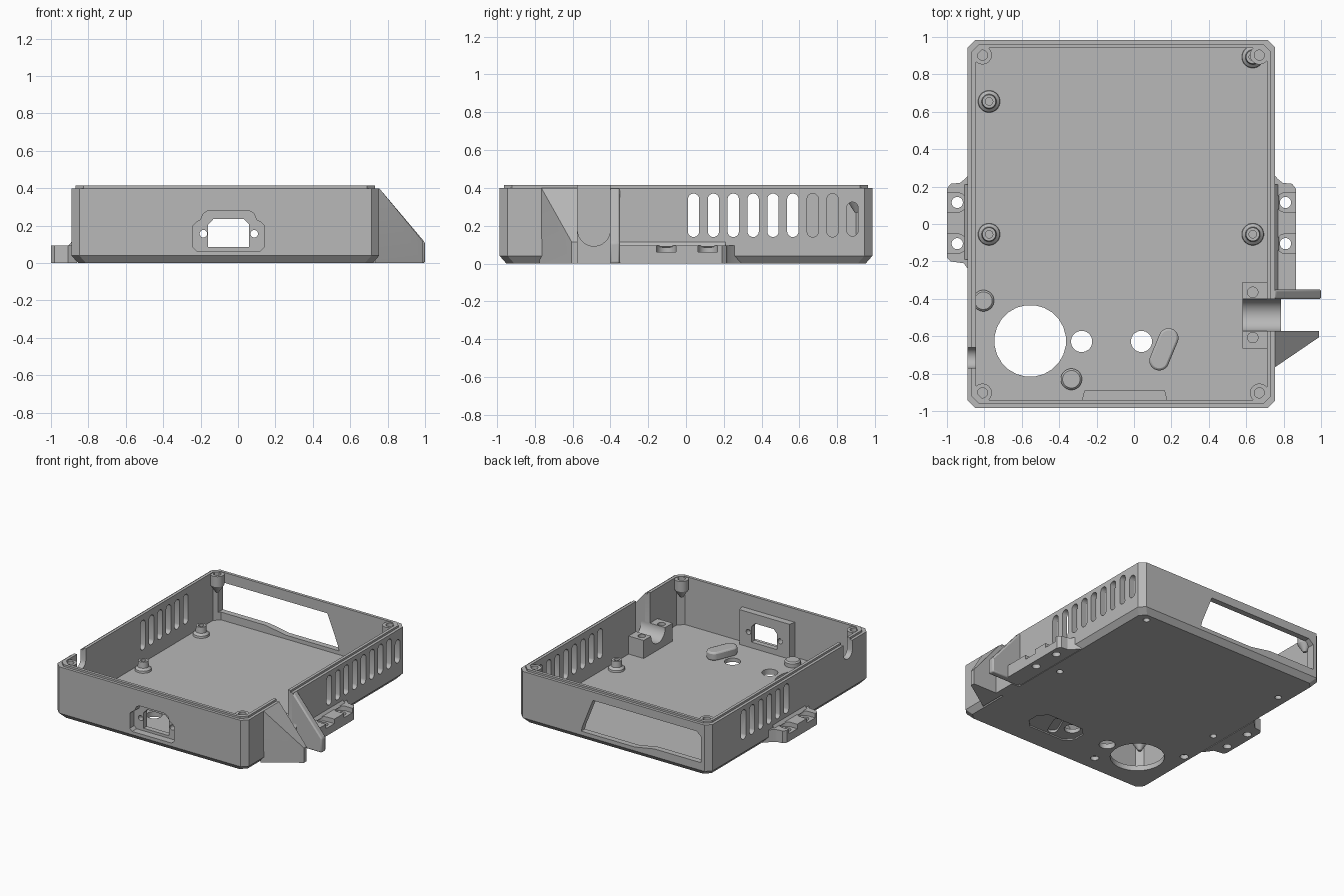
import bpy, bmesh, math
from mathutils import Vector

if "Cube" in bpy.data.objects:
    bpy.data.objects.remove(bpy.data.objects["Cube"], do_unlink=True)

grey = bpy.data.materials.new("plain grey")
grey.use_nodes = True
COLOUR = (0.48, 0.48, 0.48, 1)
grey.diffuse_color = COLOUR
grey.node_tree.nodes["Principled BSDF"].inputs["Base Color"].default_value = COLOUR
parts = []


def finish(name, bm, keep=True):
    bmesh.ops.recalc_face_normals(bm, faces=bm.faces)
    me = bpy.data.meshes.new(name)
    bm.to_mesh(me)
    bm.free()
    me.materials.append(grey)
    ob = bpy.data.objects.new(name, me)
    bpy.context.collection.objects.link(ob)
    if keep:
        parts.append(ob)
    return ob


def loft(name, rings, keep=True):
    """Skin closed rings of equal length and cap both ends."""
    bm = bmesh.new()
    loops = [[bm.verts.new(p) for p in r] for r in rings]
    n = len(loops[0])
    for a, b in zip(loops, loops[1:]):
        for i in range(n):
            j = (i + 1) % n
            bm.faces.new((a[i], a[j], b[j], b[i]))
    bm.faces.new(loops[0])
    bm.faces.new(loops[-1])
    return finish(name, bm, keep)


def prism(name, pts, axis, lo, hi, keep=True):
    """Extrude a 2D outline along x, y or z."""
    place = {"x": lambda p, t: (t, p[0], p[1]),
             "y": lambda p, t: (p[0], t, p[1]),
             "z": lambda p, t: (p[0], p[1], t)}[axis]
    return loft(name, [[place(p, t) for p in pts] for t in (lo, hi)], keep)


def hull(name, pts):
    bm = bmesh.new()
    for p in pts:
        bm.verts.new(p)
    bmesh.ops.convex_hull(bm, input=bm.verts)
    return finish(name, bm)


def capsule(p, q, r, n=12):
    """Stadium outline around segment p-q; a circle when p equals q."""
    p, q = Vector(p), Vector(q)
    d = q - p
    a0 = math.atan2(d.y, d.x) - math.pi / 2 if d.length else 0
    out = []
    for c, start in ((q, a0), (p, a0 + math.pi)):
        for i in range(n):
            a = start + math.pi * (i + 0.5) / n
            out.append((c.x + r * math.cos(a), c.y + r * math.sin(a)))
    return out


def disc(x, y, r):
    return capsule((x, y), (x, y), r)


def rect(x0, x1, y0, y1):
    return [(x0, y0), (x1, y0), (x1, y1), (x0, y1)]


def turned(name, x, y, profile):
    return loft(name, [[(*p, z) for p in disc(x, y, r)] for z, r in profile])


def cut(targets, pts, axis, lo, hi):
    tool = prism("cutter", pts, axis, lo, hi, keep=False)
    tool.hide_render = True
    for ob in targets:
        m = ob.modifiers.new("cut", "BOOLEAN")
        m.operation, m.solver, m.object = "DIFFERENCE", "EXACT", tool
        dg = bpy.context.evaluated_depsgraph_get()
        me = bpy.data.meshes.new_from_object(ob.evaluated_get(dg))
        ob.modifiers.clear()
        ob.data = me
    bpy.data.objects.remove(tool, do_unlink=True)


def bevel(ob, w, seg=2):
    m = ob.modifiers.new("bevel", "BEVEL")
    m.width, m.segments, m.limit_method = w, seg, "ANGLE"


L, R, Y, FLOOR, TOP = -0.89, 0.755, 0.985, 0.04, 0.415


def outline(inset, c=0.042):
    x0, x1, y = L + inset, R - inset, Y - inset
    return [(x0 + c, -y), (x1 - c, -y), (x1, c - y), (x1, y - c),
            (x1 - c, y), (x0 + c, y), (x0, y - c), (x0, c - y)]


# Tray with chamfered base, stepped top lip and open cavity
body = loft("tray_body", [[(*p, z) for p in outline(i)] for z, i in
            ((0, 0.035), (0.04, 0), (0.4, 0), (0.4, 0.022), (TOP, 0.022))])
cut([body], outline(0.045), "z", FLOOR, 0.6)

# Vent slots in both side walls
for i in range(8):
    y = 0.04 + 0.105 * i
    slot = capsule((y, 0.17), (y, 0.34), 0.03)
    cut([body], slot, "x", 0.68, 0.8)
    if i < 6:
        cut([body], slot, "x", -0.95, -0.8)
cut([body], capsule((0.88, 0.175), (0.88, 0.295), 0.03), "x", 0.68, 0.8)

# Rear display window and small notch in the side wall
cut([body], [(0.21, 0.07), (0.2, 0.11), (0.11, 0.335), (-0.78, 0.335), (-0.82, 0.3),
             (-0.82, 0.1), (-0.42, 0.1), (-0.25, 0.07)], "y", 0.9, 1.1)
cut([body], capsule((-0.715, 0.33), (-0.715, 0.6), 0.055), "x", -0.95, -0.8)

# Power inlet backing plate, stepped recess, opening and screw holes
inlet = prism("inlet_backing", [(-0.28, -0.95), (0.18, -0.95), (0.165, -0.89),
                                (-0.265, -0.89)], "z", 0.03, 0.31)
front = [body, inlet]
cut(front, [(-0.22, 0.065), (0.12, 0.065), (0.14, 0.085), (0.14, 0.2), (0.12, 0.22),
            (0.1, 0.23), (0.085, 0.265), (0.06, 0.28), (-0.16, 0.28), (-0.185, 0.265),
            (-0.2, 0.23), (-0.22, 0.22), (-0.24, 0.2), (-0.24, 0.085)], "y", -1.1, -0.93)
cut(front, [(-0.16, 0.085), (0.06, 0.085), (0.06, 0.205), (0.03, 0.237),
            (-0.13, 0.237), (-0.16, 0.205)], "y", -1.1, -0.8)
for x in (-0.185, 0.087):
    cut(front, disc(x, 0.157, 0.02), "y", -1.1, -0.8)

# Floor openings
cut([body], disc(-0.555, -0.625, 0.192), "z", -0.1, 0.1)
for x in (-0.28, 0.04):
    cut([body], disc(x, -0.628, 0.057), "z", -0.1, 0.1)

# Underside: shallow octagonal recess and pockets
cut([body], [(-0.06, -0.72), (0, -0.78), (0.3, -0.78), (0.36, -0.72), (0.36, -0.63),
             (0.3, -0.57), (0, -0.57), (-0.06, -0.63)], "z", -0.1, 0.01)
cut([body], capsule((0.135, -0.73), (0.185, -0.61), 0.035), "z", -0.1, 0.03)

# Raised pads on the floor
pad = prism("long_floor_pad", capsule((0.135, -0.73), (0.185, -0.61), 0.053), "z", 0.035, 0.1)
bevel(pad, 0.012)
for name, x, y in (("front_floor_pad", -0.335, -0.83), ("side_floor_pad", -0.805, -0.41)):
    turned(name, x, y, [(0.035, 0.057), (0.07, 0.057), (0.08, 0.047)])
    cut([body], disc(x, y, 0.03), "z", -0.1, 0.03)

# Board standoffs with screw holes
for i, (x, y) in enumerate(((-0.775, 0.655), (-0.775, -0.055),
                            (0.635, -0.055), (0.635, 0.893))):
    post = turned(f"standoff_{i + 1}", x, y, [(0.035, 0.06), (0.055, 0.057),
                                              (0.07, 0.04), (0.115, 0.036)])
    cut([post], disc(x, y, 0.02), "z", 0.05, 0.2)
    cut([body], disc(x, y, 0.024), "z", -0.1, 0.03)

# Lid screw bosses in the four corners
for x in (-0.81, 0.67):
    for y in (-0.903, 0.903):
        side, end = ("left", "right")[x < 0], ("back", "front")[y < 0]
        boss = turned(f"{end}_{side}_lid_boss", x, y, [(0.27, 0.012), (0.33, 0.05), (0.41, 0.05)])
        cut([boss], disc(x, y, 0.027), "z", 0.34, 0.5)

# Mounting tabs with open counterbores
for name, x0, s, y0 in (("right_mounting_tab", L, -1, -0.2), ("left_mounting_tab", R, 1, -0.37)):
    shape = [(-0.03, y0 - 0.08), (0.02, y0 - 0.01), (0.09, y0), (0.11, y0 + 0.02),
             (0.11, 0.19), (0.09, 0.215), (0.04, 0.22), (0.015, 0.24), (-0.03, 0.29)]
    if s > 0:
        shape[0] = (-0.03, y0)
    tab = prism(name, [(x0 + s * d, y) for d, y in shape], "z", 0, 0.095)
    cut([body], rect(*sorted((x0 + s * 0.002, x0 + s * 0.2)), -0.3, 0.3), "z", 0, 0.1)
    cut([tab], rect(*sorted((x0 - s * 0.044, x0 - s * 0.2)), -0.4, 0.4), "z", FLOOR, 0.2)
    for y in (-0.105, 0.115):
        x = x0 + s * 0.055
        cut([tab], capsule((x, y), (x + s * 0.15, y), 0.052), "z", 0.06, 0.2)
        cut([tab], disc(x, y, 0.03), "z", -0.1, 0.2)
    # Sloped web joining the tab to the wall
    ya = -0.36 if s > 0 else -0.19
    hull(name.replace("tab", "web"), [(x0 - s * 0.01, y, z) for y in (ya, 0.21) for z in (0.08, 0.125)]
         + [(x0 + s * 0.02, y, 0.09) for y in (ya, 0.21)])

# Cable saddle with a round channel through the side wall
saddle = prism("cable_saddle", rect(0.58, 0.72, -0.665, -0.31), "z", 0.03, 0.18)
sill = prism("cable_sill", rect(0.7, 0.785, -0.575, -0.4), "z", 0, 0.18)
channel = capsule((-0.487, 0.178), (-0.487, 0.8), 0.086, 20)
cut([body, saddle, sill], channel, "x", 0.5, 0.9)
for y in (-0.365, -0.607):
    cut([saddle], disc(0.635, y, 0.028), "z", 0.08, 0.3)

# Cable guard fins beside the channel
fin = prism("rear_cable_fin", [(0.735, 0), (1.0, 0), (1.0, 0.11), (0.755, 0.4), (0.735, 0.4)],
            "y", -0.402, -0.35)
bevel(fin, 0.012)
hull("front_cable_fin",
     [(0.735, -0.573, z) for z in (0, 0.4)] + [(0.735, -0.775, z) for z in (0, 0.4)]
     + [(0.755, -0.573, 0.4), (0.755, -0.765, 0.4)]
     + [(0.99, y, z) for y in (-0.573, -0.605) for z in (0, 0.115)])

# Smooth round surfaces while keeping edges crisp
for ob in bpy.context.scene.objects:
    ob.select_set(ob in parts)
bpy.context.view_layer.objects.active = body
bpy.ops.object.shade_smooth_by_angle(angle=math.radians(30))
